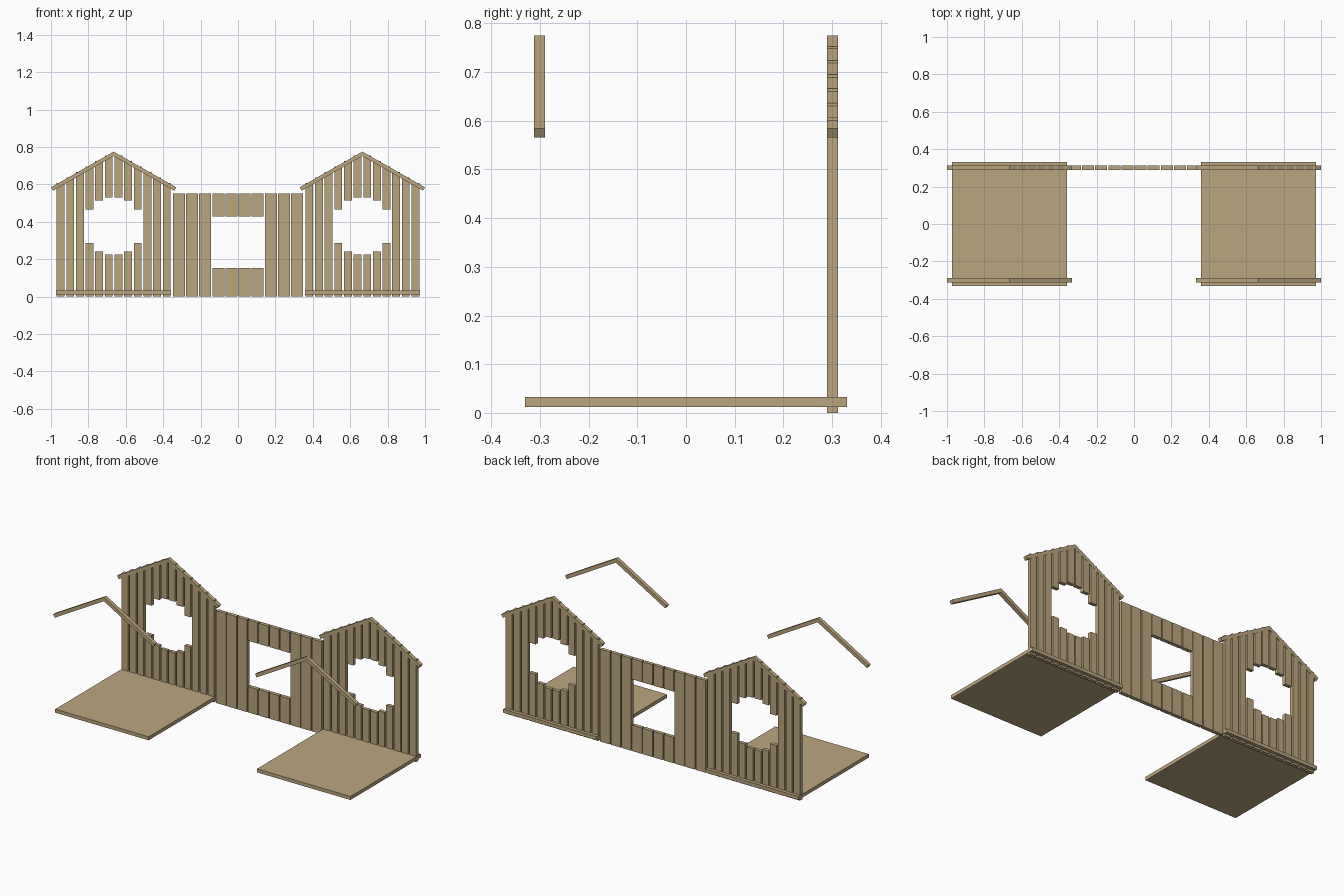
import bpy
import bmesh

if "Cube" in bpy.data.objects:
    bpy.data.objects.remove(bpy.data.objects["Cube"])

wood = bpy.data.materials.new("light_wood")
wood.diffuse_color = (0.50, 0.38, 0.21, 1)
wood.use_nodes = True
wood.node_tree.nodes["Principled BSDF"].inputs["Base Color"].default_value = wood.diffuse_color

Y_WALL = 0.301   # centre of the wall planks and back rafters
T = 0.0115       # half thickness of planks and rafters


def make_object(name, bm):
    bmesh.ops.recalc_face_normals(bm, faces=bm.faces)
    me = bpy.data.meshes.new(name)
    bm.to_mesh(me)
    bm.free()
    me.materials.append(wood)
    ob = bpy.data.objects.new(name, me)
    bpy.context.collection.objects.link(ob)
    return ob


def add_box(bm, x0, x1, y0, y1, z0, z1):
    verts = bmesh.ops.create_cube(bm, size=1)["verts"]
    for v in verts:
        v.co = ((x0 + x1) / 2 + v.co.x * (x1 - x0),
                (y0 + y1) / 2 + v.co.y * (y1 - y0),
                (z0 + z1) / 2 + v.co.z * (z1 - z0))


def add_plank(bm, x, width, top, hole=None):
    # a plank, split in two where a window opening crosses it
    spans = [(0, hole[0]), (hole[1], top)] if hole else [(0, top)]
    for z0, z1 in spans:
        add_box(bm, x - width / 2, x + width / 2,
                Y_WALL - T + 0.0005, Y_WALL + T - 0.0005, z0, z1)


def add_rafters(bm, cx, y):
    # gable chevron, extruded through its thickness
    half = [(0.3345, 0.584), (0.324, 0.566)]
    profile = [(0, 0.775), half[0], half[1], (0, 0.751),
               (-half[1][0], half[1][1]), (-half[0][0], half[0][1])]
    face = bm.faces.new([bm.verts.new((cx + px, y - T, pz)) for px, pz in profile])
    out = bmesh.ops.extrude_face_region(bm, geom=[face])["geom"]
    moved = [v for v in out if isinstance(v, bmesh.types.BMVert)]
    bmesh.ops.translate(bm, verts=moved, vec=(0, 2 * T, 0))


# round window steps, from the middle plank outwards
ROUND_HOLE = [(0.225, 0.53), (0.24, 0.513), (0.287, 0.465)]

for side, cx in (("left", -0.665), ("right", 0.665)):
    # gable wall planks
    bm = bmesh.new()
    for i in range(6):
        hole = ROUND_HOLE[i] if i < 3 else None
        for s in (-1, 1):
            add_plank(bm, cx + s * (i + 0.5) * 0.0516, 0.042, 0.753 - 0.029 * i, hole)
    make_object(side + "_gable_wall", bm)

    # floor plate
    bm = bmesh.new()
    add_box(bm, cx - 0.308, cx + 0.308, -0.331, 0.331, 0.012, 0.033)
    make_object(side + "_floor", bm)

    # front and back rafters
    for name, y in (("front", -Y_WALL), ("back", Y_WALL)):
        bm = bmesh.new()
        add_rafters(bm, cx, y)
        make_object(side + "_" + name + "_rafters", bm)

# middle fence with a square window
bm = bmesh.new()
for i in range(10):
    hole = (0.154, 0.427) if 3 <= i <= 6 else None
    add_plank(bm, (i - 4.5) * 0.0701, 0.064, 0.55, hole)
make_object("middle_fence", bm)
